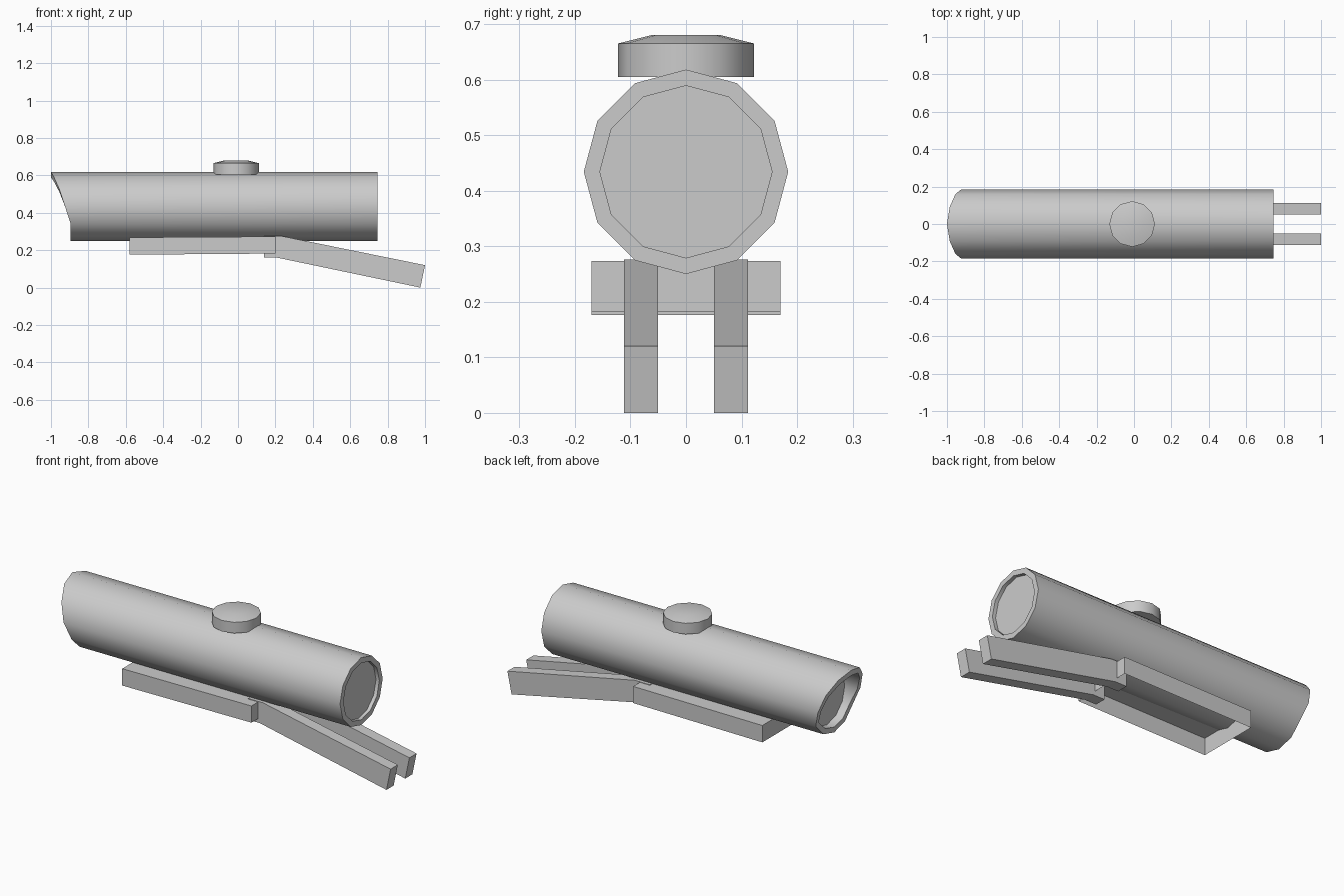
import bpy
import bmesh
from math import sin, cos, pi, radians

if "Cube" in bpy.data.objects:
    bpy.data.objects.remove(bpy.data.objects["Cube"], do_unlink=True)

grey = bpy.data.materials.new("plain grey")
grey.use_nodes = True
GREY = (0.6, 0.6, 0.6, 1)
grey.diffuse_color = GREY
grey.node_tree.nodes["Principled BSDF"].inputs["Base Color"].default_value = GREY


def finish(name, bm, smooth=False, recalc=True):
    if recalc:
        bmesh.ops.recalc_face_normals(bm, faces=bm.faces[:])
    mesh = bpy.data.meshes.new(name)
    bm.to_mesh(mesh)
    bm.free()
    mesh.materials.append(grey)
    obj = bpy.data.objects.new(name, mesh)
    bpy.context.collection.objects.link(obj)
    if smooth:
        bpy.ops.object.select_all(action='DESELECT')
        obj.select_set(True)
        bpy.context.view_layer.objects.active = obj
        bpy.ops.object.shade_smooth_by_angle(angle=radians(40))
    return obj


def loft(name, rings):
    """Bridge successive rings of points and cap both ends."""
    bm = bmesh.new()
    loops = [[bm.verts.new(p) for p in ring] for ring in rings]
    n = len(loops[0])
    for a, b in zip(loops, loops[1:]):
        for i in range(n):
            j = (i + 1) % n
            bm.faces.new((a[i], a[j], b[j], b[i]))
    bm.faces.new(loops[0])
    bm.faces.new(loops[-1])
    return finish(name, bm, smooth=True)


def prism(name, profile, y0, y1):
    """Extrude a side profile (x, z) across y."""
    bm = bmesh.new()
    face = bm.faces.new([bm.verts.new((x, y0, z)) for x, z in profile])
    out = bmesh.ops.extrude_face_region(bm, geom=[face])
    moved = [v for v in out["geom"] if isinstance(v, bmesh.types.BMVert)]
    bmesh.ops.translate(bm, verts=moved, vec=(0, y1 - y0, 0))
    return bm


SIDES = 12
ANGLES = [2 * pi * i / SIDES for i in range(SIDES)]

# Tube: twelve-sided, open lip at the right, swept hood at the left
hood = [-1.0, -0.985, -0.955, -0.925, -0.895, -0.895, -0.895]


def tube_ring(radius, x=None):
    ring = []
    for i, a in enumerate(ANGLES):
        px = hood[min(i, SIDES - i)] if x is None else x
        ring.append((px, radius * sin(a), 0.434 + radius * cos(a)))
    return ring


OUTER, INNER = 0.184, 0.155
loft("scope_tube", [
    tube_ring(INNER, 0.725), tube_ring(INNER, 0.745), tube_ring(OUTER, 0.745),
    tube_ring(OUTER), tube_ring(INNER), tube_ring(INNER, -0.85),
])

# Adjustment knob on top
loft("top_knob", [
    [(-0.01 + r * cos(a), r * sin(a), z) for a in ANGLES]
    for r, z in ((0.122, 0.605), (0.122, 0.665), (0.062, 0.68))
])

# Mounting bracket: thin box, open underneath
bm = prism("bracket", [(-0.58, 0.176), (0.2, 0.182), (0.2, 0.273), (-0.58, 0.268)],
           -0.17, 0.17)
bmesh.ops.recalc_face_normals(bm, faces=bm.faces[:])
bmesh.ops.delete(bm, geom=[f for f in bm.faces if f.normal.z < -0.9], context='FACES')
finish("mounting_bracket", bm, recalc=False)

# Pair of sloping arms with a flat root inside the bracket
arm = [(0.14, 0.16), (0.21, 0.16), (0.975, 0.0), (1.0, 0.12), (0.23, 0.276), (0.14, 0.276)]
for side, label in ((1, "back"), (-1, "front")):
    finish(label + "_arm", prism("arm", arm, side * 0.05, side * 0.112))
